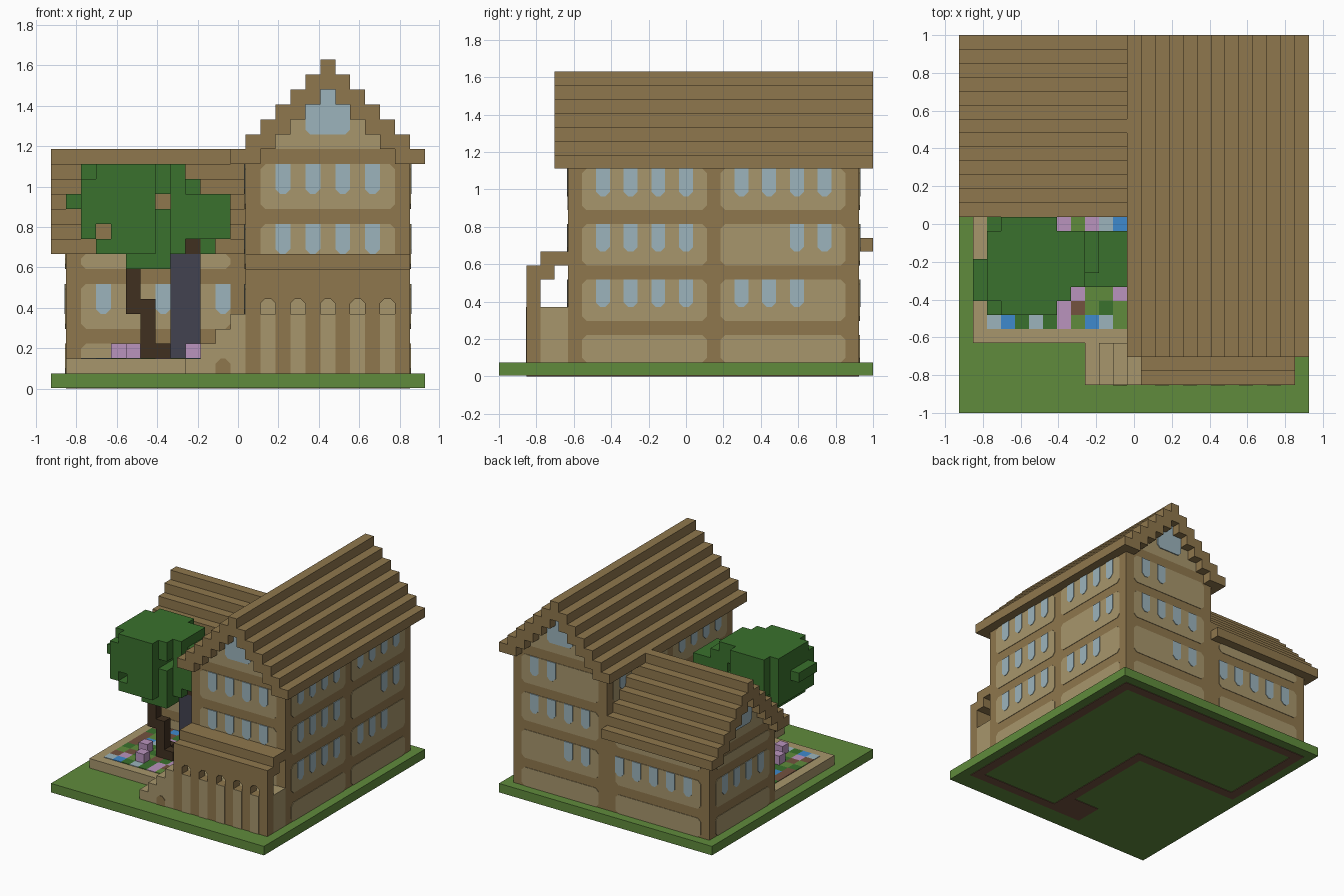
import bpy, bmesh, random
from mathutils import Vector

if "Cube" in bpy.data.objects:
    bpy.data.objects.remove(bpy.data.objects["Cube"])
random.seed(4)
U = 2 / 27                       # size of one block
parts = {}                       # part name -> (bmesh, material names)

PALETTE = {"timber": "8F774D", "plaster": "A7966C", "glass": "9CB4BC", "grass": "608B3C",
           "leaf": "3A712D", "bark": "403020", "slate": "424250", "pink": "BA94BE",
           "blue": "3E8ACD", "soil": "73523F"}


def linear(h):
    c = int(h, 16) / 255
    return c / 12.92 if c <= 0.04045 else ((c + 0.055) / 1.055) ** 2.4


def make_material(name, code):
    m = bpy.data.materials.new(name)
    m.use_nodes = True
    col = [linear(code[n:n + 2]) for n in (0, 2, 4)] + [1]
    m.diffuse_color = col
    m.node_tree.nodes["Principled BSDF"].inputs["Base Color"].default_value = col
    return m


MATS = {n: make_material(n, c) for n, c in PALETTE.items()}


def slot(name, mat):
    bm, mats = parts.setdefault(name, (bmesh.new(), []))
    if mat not in mats:
        mats.append(mat)
    return bm, mats.index(mat)


def prism(name, mat, bottom, top):
    """Closed prism between two matching outlines."""
    bm, idx = slot(name, mat)
    a = [bm.verts.new(p) for p in bottom]
    b = [bm.verts.new(p) for p in top]
    faces = [bm.faces.new(a), bm.faces.new(b)]
    for n in range(len(a)):
        m = (n + 1) % len(a)
        faces.append(bm.faces.new((a[n], a[m], b[m], b[n])))
    for f in faces:
        f.material_index = idx


def box(name, mat, lo, hi, swap=False):
    (x0, y0, z0), (x1, y1, z1) = lo, hi
    ring = [(x0, y0), (x1, y0), (x1, y1), (x0, y1)]
    if swap:
        ring = [(y, x) for x, y in ring]
    prism(name, mat, [(x, y, z0) for x, y in ring], [(x, y, z1) for x, y in ring])


def plate(name, mat, side, plane, rect, t, bottom=0.33, top=0.33):
    """Thin plate with cut corners on a wall."""
    u0, v0, u1, v1 = rect
    pts = []
    for u, v, su, sv, c, flip in ((u0, v0, 1, 1, bottom, 0), (u1, v0, -1, 1, bottom, 1),
                                  (u1, v1, -1, -1, top, 0), (u0, v1, 1, -1, top, 1)):
        corner = [(u, v + sv * c), (u + su * c, v)] if c else [(u, v)]
        pts += corner[::-1] if flip else corner
    out = plane + (t if side in ("back", "right") else -t)
    place = (lambda u, v, p: (u, p, v)) if side in ("front", "back") else (lambda u, v, p: (p, u, v))
    prism(name, mat, [place(u, v, plane) for u, v in pts], [place(u, v, out) for u, v in pts])


FLOORS = {1: (1, 3), 2: (4, 7), 3: (8, 11), 4: (12, 15)}


def bay(name, side, plane, floor, u0, u1, windows=(), top=None):
    v0, v1 = FLOORS[floor]
    v1 = top or v1
    plate(name + "_panels", "plaster", side, plane, (u0, v0, u1, v1), 0.05)
    for w in windows:
        plate(name + "_windows", "glass", side, plane, (w, v1 - 2, w + 1, v1), 0.1, 0.33, 0)


def gable_roof(name, lo, k, ends, walls, swap):
    """Stepped roof, seven courses, with the gable filling below it."""
    hi = lo + 13
    for n in range(7):
        a, b, z = lo + n, hi - n, k + n
        spans = [(a, a + 2), (b - 2, b)] if n < 5 else [(a, b)]
        for s, e in spans:
            box(name, "timber", (s, ends[0], z), (e, ends[1], z + 1), swap)
        if n < 5:
            box(name + "_gable", "plaster" if n else "timber",
                (a + 2, walls[0], z), (b - 2, walls[1], z + 1), swap)


def gable_window(name, side, plane, lo, k):
    plate(name, "glass", side, plane, (lo + 5, k + 2, lo + 8, k + 4), 0.1, 0.33, 0)
    plate(name, "glass", side, plane, (lo + 6, k + 4, lo + 7, k + 5), 0.1, 0, 0)


# Ground, with foundations showing underneath
box("ground", "grass", (0, 0, 0.05), (25, 27, 1))
for lo, hi in (((23, 2), (24, 26)), ((13, 2), (23, 3)), ((13, 3), (14, 16)), ((1, 15), (13, 16)),
               ((1, 16), (2, 26)), ((2, 25), (23, 26)), ((10, 2), (13, 5))):
    box("foundation", "soil", lo + (0,), hi + (0.05,))

# Main house and side wing
box("main_walls", "timber", (13, 5, 1), (24, 26, 15))
box("wing_walls", "timber", (1, 15, 1), (13, 26, 9))
gable_roof("main_roof", 12, 15, (4, 27), (5, 26), False)
gable_roof("wing_roof", 14, 9, (0, 13), (1, 13), True)
gable_window("main_gable_windows", "front", 5, 12, 15)
gable_window("main_gable_windows", "back", 26, 12, 15)
gable_window("wing_gable_window", "left", 1, 14, 9)

# Main house panels and windows
four = (15, 17, 19, 21)
near, far = (7, 9, 11, 13), (17, 19, 21, 23)
back = {1: (), 2: (15, 17), 3: four, 4: (19, 21)}
right_far = {1: (), 2: far[:3], 3: far[2:], 4: far}
for f in FLOORS:
    bay("main_front", "front", 5, f, 14, 23, four if f > 1 else ())
    bay("main_back", "back", 26, f, 14, 23, back[f])
    bay("main_right", "right", 24, f, 6, 15, near if f > 1 else ())
    bay("main_right", "right", 24, f, 16, 25, right_far[f])
    bay("main_left", "left", 13, f, 6, 15, near if f > 1 else ())
bay("main_left", "left", 13, 4, 16, 25, far)

# Wing panels and windows
for f in (1, 2, 3):
    top = 9 if f == 3 else None
    two = f == 2
    bay("wing_front", "front", 15, f, 2, 12, (3, 7, 11) if two else (), top)
    bay("wing_back", "back", 26, f, 2, 12, (3, 5, 7, 9, 11) if two else (), top)
    bay("wing_left", "left", 1, f, 16, 25, far if two else (), top)

# Porch: floor, parapet, posts, lintel and stepped roof
box("porch_floor", "plaster", (13, 3, 1), (24, 5, 5))
box("porch_front", "timber", (13, 2, 1), (24, 3, 5))
box("porch_front", "timber", (13, 2, 6), (24, 3, 7))
for i in range(13, 25, 2):
    box("porch_posts", "timber", (i, 2, 5), (i + 1, 3, 6))
    if i < 23:
        plate("porch_panels", "plaster", "front", 2, (i + 1, 1, i + 2, 5), 0.06, 0, 0)
        for x, d in ((i + 1, 0.3), (i + 2, -0.3)):
            tri = [(x, 6), (x + d, 6), (x, 5.7)]
            prism("porch_braces", "timber", [(u, 2, v) for u, v in tri], [(u, 3, v) for u, v in tri])
box("porch_roof", "timber", (13, 2, 7), (24, 4, 8))
box("porch_roof", "timber", (13, 3, 8), (24, 5, 9))

# Steps up to the porch
for n in range(4):
    box("steps", "plaster", (9 + n, 2, 1), (10 + n, 5, 2 + n))
plate("step_arch", "timber", "front", 2, (11, 1, 12, 2), 0.06, 0, 0.33)

# Flower bed with painted planting
box("flower_bed", "plaster", (1, 5, 1), (13, 15, 2))
KEY = {"L": "glass", "B": "blue", "D": "leaf", "P": "pink", "G": "grass", "S": "soil"}
rows = {6: "LBDLDPGBLG", 7: "SPGSDPSGDG", 8: "GSDGSDPGGP", 13: "DGSDPPGPLB"}
for j in range(6, 15):
    row = rows.get(j) or random.choices("GDSSBLP", k=10)
    for n, c in enumerate(row):
        box("planting", KEY[c], (2 + n, j, 2), (3 + n, j + 1, 2.06))
for i, j in ((4, 9), (5, 7), (9, 9)):
    box("flower_clumps", "pink", (i, j, 2), (i + 1, j + 1, 3))

# Tree trunk, branch and the slate pillar beside it
for lo, hi in (((6, 9, 2), (7, 10, 6)), ((7, 9, 2), (8, 10, 3)), ((6, 10, 2), (7, 11, 3)),
               ((5, 9, 5), (6, 10, 10)), ((9, 10, 9), (10, 11, 11))):
    box("tree_trunk", "bark", lo, hi)
box("pillar", "slate", (8, 10, 2), (10, 12, 9))

# Tree crown: blocks where the front and plan outlines meet two rounded lumps
front = {14: "01111111", 13: "011111111", 12: "111111011111", 11: "01111111111",
         10: "01011111111", 9: "0011111101", 8: "0000111"}
plan = {7: (2, 7), 8: (1, 8), 9: (1, 12), 10: (1, 12), 11: (2, 12), 12: (2, 12), 13: (3, 7)}


def in_lump(p, c, r):
    return sum(abs((p[n] - c[n]) / r[n]) ** 3 for n in range(3)) <= 1


crown = set()
for k, row in front.items():
    for j, (lo, hi) in plan.items():
        for n, c in enumerate(row):
            p = (n + 1, j, k)
            if c == "1" and lo <= n + 1 < hi and (
                    in_lump(p, (4.7, 10, 11.5), (4.2, 3.7, 4)) or in_lump(p, (10, 11, 11), (2.4, 2.4, 2.5))):
                crown.add(p)
bm, leaf = slot("tree_crown", "leaf")
for p in sorted(crown):
    for axis in range(3):
        for s in (-1, 1):
            d = Vector((0, 0, 0))
            d[axis] = s
            if tuple(int(v) for v in Vector(p) + d) in crown:
                continue
            mid = Vector(p) + Vector((0.5,) * 3) + d / 2
            e, g = Vector((0, 0, 0)), Vector((0, 0, 0))
            e[(axis + 1) % 3] = g[(axis + 2) % 3] = 0.5
            quad = [mid - e - g, mid + e - g, mid + e + g, mid - e + g]
            bm.faces.new([bm.verts.new(v) for v in quad[::s]]).material_index = leaf

# Turn every part into an object
for name, (bm, mats) in parts.items():
    if name != "tree_crown":
        bmesh.ops.recalc_face_normals(bm, faces=bm.faces[:])
    for v in bm.verts:
        v.co = (v.co - Vector((12.5, 13.5, 0))) * U
    mesh = bpy.data.meshes.new(name)
    bm.to_mesh(mesh)
    bm.free()
    for m in mats:
        mesh.materials.append(MATS[m])
    bpy.context.scene.collection.objects.link(bpy.data.objects.new(name, mesh))
